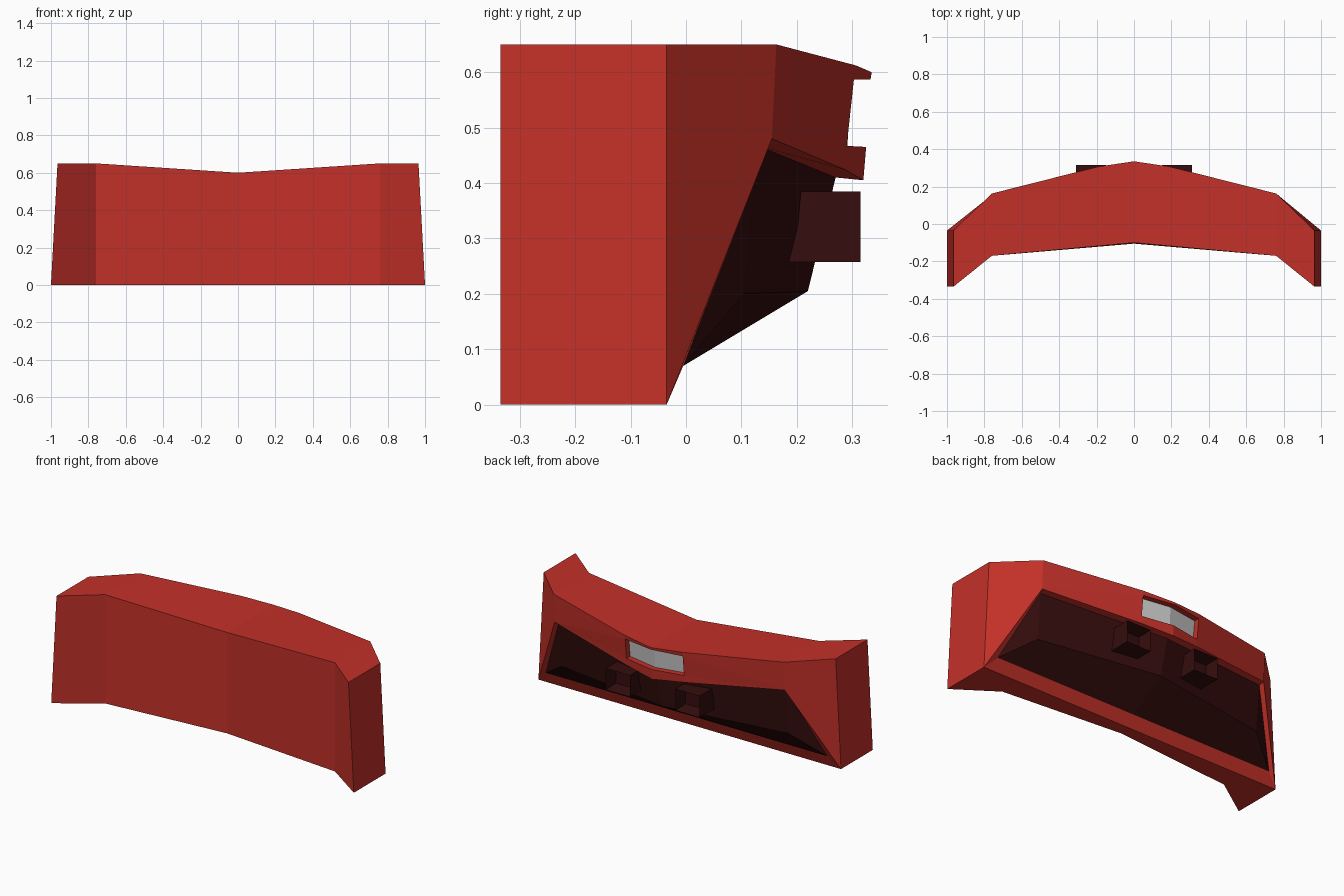
import bpy, bmesh

if "Cube" in bpy.data.objects:
    bpy.data.objects.remove(bpy.data.objects["Cube"])


def material(name, rgb):
    m = bpy.data.materials.new(name)
    m.diffuse_color = (*rgb, 1)
    m.use_nodes = True
    m.node_tree.nodes["Principled BSDF"].inputs["Base Color"].default_value = m.diffuse_color
    return m


RED = material("red_paint", (0.55, 0.03, 0.022))
DARK = material("dark_red", (0.035, 0.004, 0.004))


def build(name, pts, faces, mats=()):
    """Build both halves from the +x half; faces are (names, material index)."""
    bm = bmesh.new()
    cache = {}

    def vert(key, s):
        x, y, z = pts[key]
        co = (s * x, y, z)
        if co not in cache:
            cache[co] = bm.verts.new(co)
        return cache[co]

    for s in (1, -1):
        for names, mi in faces:
            f = bm.faces.new([vert(k, s) for k in names.split()[::s]])
            f.material_index = mi
    bmesh.ops.remove_doubles(bm, verts=bm.verts[:], dist=1e-5)
    bmesh.ops.recalc_face_normals(bm, faces=bm.faces[:])
    me = bpy.data.meshes.new(name)
    bm.to_mesh(me)
    bm.free()
    for m in mats:
        me.materials.append(m)
    ob = bpy.data.objects.new(name, me)
    bpy.context.collection.objects.link(ob)
    return ob


# Bumper shell: numbers run from the centre line (0) out to the end (2)
P = {
    # concave front, top and bottom edge
    "Ft0": (0, -.1, .6), "Ft1": (.76, -.17, .65), "Ft2": (.965, -.335, .65),
    "Fb0": (0, -.105, 0), "Fb1": (.76, -.17, 0), "Fb2": (1, -.335, 0),
    # rear top edge and rear bottom edge
    "B0": (0, .335, .6), "Bm": (.19, .307, .612), "B1": (.76, .163, .65), "B2": (.965, -.035, .65),
    "G0": (0, -.035, 0), "G2": (1, -.035, 0),
    # lower edge of rear panel
    "P0": (0, .32, .405), "Pm": (.19, .287, .424), "P1": (.76, .155, .48),
    # plate recess rim
    "T0": (0, .333, .587), "T1": (.19, .303, .587),
    "U0": (0, .325, .465), "U1": (.19, .29, .467),
    # cavity rim and cavity wall
    "L0": (0, .27, .41), "L1": (.75, .13, .467), "S0": (0, -.005, .07), "S1": (.93, -.005, .07),
    "W0": (0, .22, .205), "W1": (.75, .105, .2),
}
for k in ("T0", "T1", "U0", "U1"):
    x, y, z = P[k]
    P[k + "i"] = (x, y - .04, z)

build("bumper_shell", P, [
    ("Fb0 Fb1 Ft1 Ft0", 0), ("Fb1 Fb2 Ft2 Ft1", 0),
    ("Fb2 G2 B2 Ft2", 0), ("G2 P1 B1 B2", 0),
    ("Ft0 Ft1 B1 Bm B0", 0), ("Ft1 Ft2 B2 B1", 0),
    ("Fb0 G0 G2 Fb1", 0), ("Fb1 G2 Fb2", 0),
    ("B0 Bm T1 T0", 0), ("Bm B1 P1 T1", 0), ("T1 P1 U1", 0),
    ("U1 P1 Pm", 0), ("U0 U1 Pm P0", 0),
    ("T0 T1 T1i T0i", 0), ("U0 U1 U1i U0i", 0), ("T1 U1 U1i T1i", 0),
    ("T0i T1i U1i U0i", 0),
    ("P0 Pm P1 L1 L0", 0), ("P1 G2 S1 L1", 0), ("G2 G0 S0 S1", 0),
    ("L0 L1 W1 W0", 1), ("L1 S1 W1", 1), ("S0 S1 W1 W0", 1),
], (RED, DARK))

# Bent grey plate lying in the recess
Q = {}
for k in ("T0", "T1", "U0", "U1"):
    x, y, z = P[k]
    Q[k] = (x, y - .034, z)
build("plate", Q, [("T0 T1 U1 U0", 0)])

# Two open exhaust boxes set into the cavity wall
for side, s in (("left", -1), ("right", 1)):
    bm = bmesh.new()
    bmesh.ops.create_cube(bm, size=1)
    for v in bm.verts:
        v.co.x = s * .23 + v.co.x * .16
        v.co.y = .2375 + v.co.y * .155
        v.co.z = .321 + v.co.z * .128
    bm.normal_update()
    rear = [f for f in bm.faces if f.normal.y > .9]
    bmesh.ops.inset_region(bm, faces=rear, thickness=.018)
    bmesh.ops.translate(bm, verts=rear[0].verts[:], vec=(0, -.08, 0))
    me = bpy.data.meshes.new("exhaust_box_" + side)
    bm.to_mesh(me)
    bm.free()
    me.materials.append(DARK)
    bpy.context.collection.objects.link(bpy.data.objects.new("exhaust_box_" + side, me))
